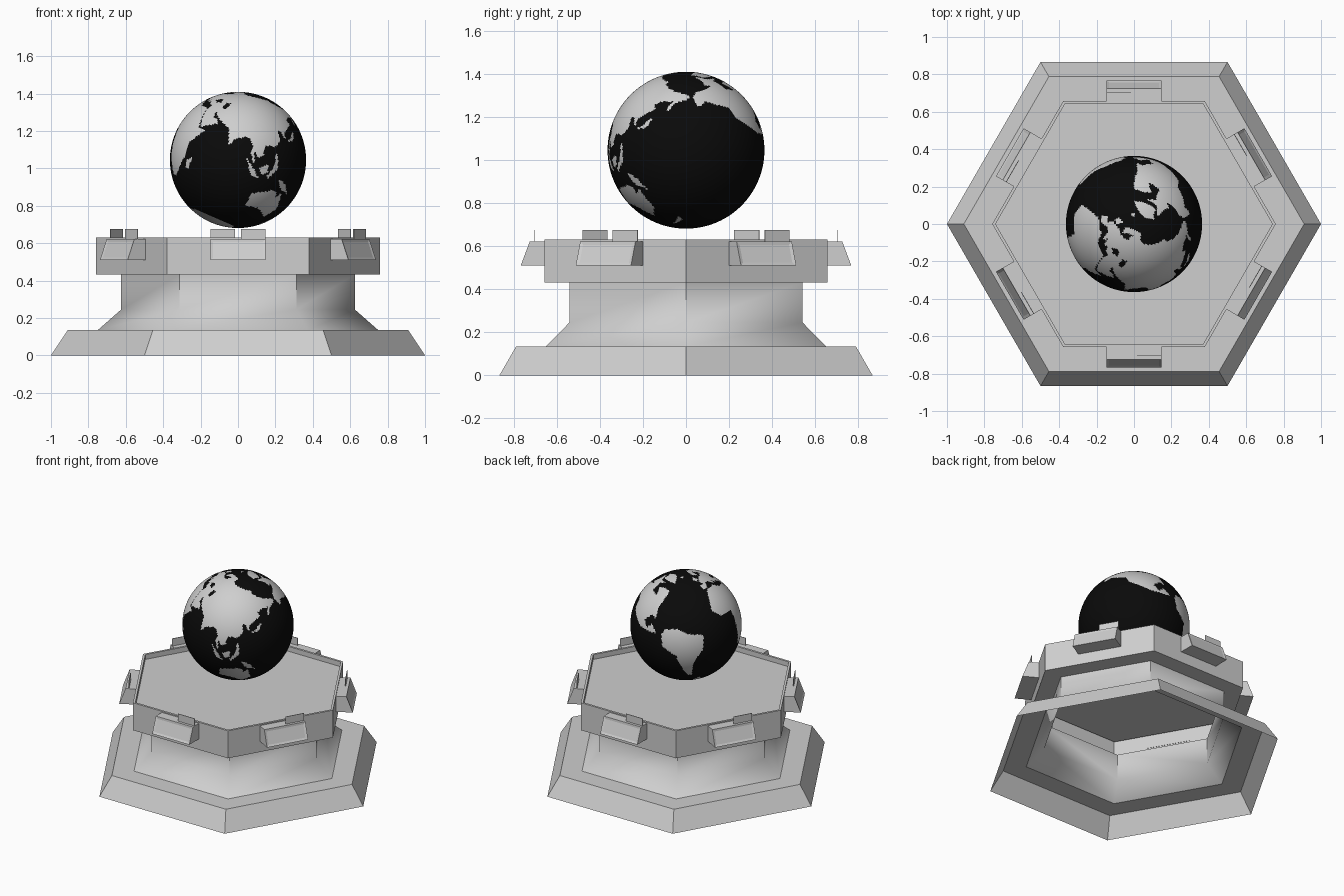
import bpy, bmesh, math
from mathutils import Vector, Matrix

if "Cube" in bpy.data.objects:
    bpy.data.objects.remove(bpy.data.objects["Cube"])

# ---------- materials ----------
def material(name, rgb):
    m = bpy.data.materials.new(name)
    m.diffuse_color = (*rgb, 1)
    m.use_nodes = True
    m.node_tree.nodes["Principled BSDF"].inputs["Base Color"].default_value = m.diffuse_color
    return m

GREY = material("pale grey", (0.62, 0.62, 0.62))
BLACK = material("ocean black", (0.003, 0.003, 0.003))

def finish(bm, name, mats, smooth=None):
    me = bpy.data.meshes.new(name)
    bm.to_mesh(me)
    bm.free()
    ob = bpy.data.objects.new(name, me)
    bpy.context.collection.objects.link(ob)
    for m in mats:
        me.materials.append(m)
    if smooth:
        bpy.ops.object.select_all(action='DESELECT')
        ob.select_set(True)
        bpy.context.view_layer.objects.active = ob
        bpy.ops.object.shade_smooth_by_angle(angle=math.radians(smooth))
    return ob

# ---------- hexagonal pedestal: open shells made from a corner-radius profile ----------
def hex_shell(name, profile, cap=False, smooth=None):
    bm = bmesh.new()
    rings = [[bm.verts.new((r * math.cos(k * math.pi / 3), r * math.sin(k * math.pi / 3), z))
              for k in range(6)] for r, z in profile]
    for a, b in zip(rings, rings[1:]):
        for k in range(6):
            n = (k + 1) % 6
            bm.faces.new((a[k], a[n], b[n], b[k]))
    if cap:
        bm.faces.new(rings[-1])
    return finish(bm, name, [GREY], smooth)

hex_shell("foot", [(1.0, 0), (0.91, 0.135), (0.75, 0.135)])
hex_shell("column", [(0.75, 0.135), (0.625, 0.245), (0.625, 0.432)], smooth=50)
hex_shell("table_top", [(0.625, 0.432), (0.758, 0.432), (0.758, 0.63),
                        (0.74, 0.63), (0.74, 0.595)], cap=True)

# ---------- six sloping panels with an inset face and an upright tab ----------
def extrude_profile(bm, pts, x0, x1):
    a = [bm.verts.new((x0, y, z)) for y, z in pts]
    b = [bm.verts.new((x1, y, z)) for y, z in pts]
    n = len(pts)
    bm.faces.new(a)
    bm.faces.new(b[::-1])
    sides = [bm.faces.new((a[i], b[i], b[(i + 1) % n], a[(i + 1) % n])) for i in range(n)]
    bmesh.ops.recalc_face_normals(bm, faces=bm.faces[:])
    return sides

for k in range(6):
    turn = Matrix.Rotation(k * math.pi / 3, 4, 'Z')
    bm = bmesh.new()
    sides = extrude_profile(bm, [(-0.654, 0.51), (-0.767, 0.51), (-0.725, 0.622), (-0.654, 0.622)],
                            -0.148, 0.148)
    bmesh.ops.inset_region(bm, faces=[sides[1]], thickness=0.022, depth=-0.004)
    bm.transform(turn)
    finish(bm, f"panel_{k + 1}", [GREY])
    bm = bmesh.new()
    extrude_profile(bm, [(-0.702, 0.62), (-0.706, 0.62), (-0.706, 0.675), (-0.702, 0.675)],
                    0.015, 0.148)
    bm.transform(turn)
    finish(bm, f"tab_{k + 1}", [GREY])

# ---------- globe: land outlines as rough longitude / latitude polygons ----------
africa = [(-6, 35), (10, 37), (20, 31), (33, 31), (43, 12), (51, 12), (40, -4), (40, -16),
          (33, -27), (27, -34), (18, -34), (12, -17), (9, 4), (-8, 5), (-17, 14), (-10, 30)]
europe = [(-9, 37), (-9, 43), (-2, 44), (-4, 48), (8, 54), (20, 55), (29, 60), (60, 60),
          (50, 38), (36, 36), (27, 37), (26, 40), (22, 37), (14, 45), (18, 40), (16, 38),
          (9, 44), (3, 43), (-2, 37)]
scandinavia = [(29, 60), (22, 61), (24, 65), (17, 61), (13, 56), (6, 59), (6, 62), (15, 68),
               (26, 71), (41, 67), (60, 69), (60, 60)]
north_asia = [(50, 45), (58, 69), (72, 72), (104, 77), (113, 74), (140, 72), (180, 69), (189, 66),
              (178, 63), (164, 60), (157, 51), (156, 57), (160, 61), (143, 59), (136, 54),
              (141, 52), (131, 43), (118, 40)]
south_asia = [(48, 46), (131, 43), (127, 39), (129, 35), (126, 35), (122, 40), (118, 39),
              (122, 30), (117, 23), (108, 21), (109, 12), (105, 9), (100, 13), (104, 2),
              (98, 9), (97, 17), (90, 22), (80, 15), (78, 8), (73, 18), (70, 22), (57, 26),
              (50, 30), (44, 36)]
arabia = [(35, 37), (34, 30), (44, 13), (59, 22), (56, 25), (51, 25), (48, 30), (50, 38)]
north_america = [(-168, 66), (-156, 71), (-128, 70), (-95, 72), (-82, 68), (-94, 60), (-80, 52),
                 (-77, 62), (-65, 59), (-56, 52), (-66, 44), (-76, 36), (-81, 25), (-85, 30),
                 (-97, 27), (-95, 18), (-87, 21), (-83, 10), (-78, 8), (-95, 15), (-105, 20),
                 (-124, 40), (-124, 49), (-150, 60), (-164, 56)]
south_america = [(-78, 8), (-72, 12), (-60, 9), (-50, 0), (-35, -6), (-40, -21), (-48, -27),
                 (-58, -37), (-68, -53), (-74, -50), (-71, -19), (-81, -5)]
antarctica = [(-170, -91), (-170, -77), (-100, -73), (-60, -64), (-62, -74), (-30, -78),
              (-10, -71), (50, -66), (140, -66), (170, -72), (190, -77), (190, -91)]
australia = [(114, -22), (122, -17), (131, -12), (136, -12), (139, -17), (142, -11), (153, -26),
             (149, -38), (138, -34), (130, -32), (116, -35)]
greenland = [(-70, 77), (-30, 83), (-20, 75), (-42, 60), (-53, 67)]
canada_islands = [(-122, 74), (-85, 82), (-65, 82), (-80, 75), (-62, 66), (-80, 69), (-105, 70)]
borneo = [(109, 1), (117, 7), (118, 0), (114, -4)]
sumatra = [(95, 5), (104, -1), (114, -8), (105, -7)]
new_guinea = [(131, -1), (141, -3), (150, -10), (138, -8)]
philippines_sulawesi = [(120, 18), (123, 17), (126, 6), (121, -5), (119, -3), (122, 8)]
japan = [(130, 32), (141, 36), (144, 44), (140, 42), (137, 37)]
britain = [(-5, 50), (1, 52), (-3, 58), (-9, 53)]
madagascar = [(44, -17), (50, -13), (47, -25), (44, -24)]
new_zealand = [(167, -46), (173, -35), (178, -38), (171, -45)]
iceland = [(-23, 64), (-22, 66), (-15, 66), (-17, 63)]
black_sea = [(28, 42), (31, 46), (38, 46), (41, 42), (35, 41)]
caspian_sea = [(47, 45), (53, 46), (54, 37), (49, 38)]

LAND = [africa, europe, scandinavia, north_asia, south_asia, arabia, north_america,
        south_america, antarctica, australia, greenland, canada_islands, borneo, sumatra,
        new_guinea, philippines_sulawesi, japan, britain, madagascar, new_zealand, iceland]
LAKES = [black_sea, caspian_sea]

def inside(poly, x, y):
    hit = False
    for (x0, y0), (x1, y1) in zip(poly, poly[1:] + poly[:1]):
        if (y0 > y) != (y1 > y) and x < x0 + (y - y0) * (x1 - x0) / (y1 - y0):
            hit = not hit
    return hit

bm = bmesh.new()
bmesh.ops.create_uvsphere(bm, u_segments=240, v_segments=120, radius=0.364)
for f in bm.faces:
    f.smooth = True
    c = f.calc_center_median().normalized()
    lat = math.degrees(math.asin(c.z))
    lon = math.degrees(math.atan2(-c.y, -c.x))      # 90 east faces the front
    if lon < -170:
        lon += 360
    land = any(inside(p, lon, lat) for p in LAND) and not any(inside(p, lon, lat) for p in LAKES)
    f.material_index = 0 if land else 1
# axis leans to the right
bm.transform(Matrix.Translation((0, 0, 1.045)) @ Matrix.Rotation(math.radians(23.5), 4, 'Y'))
finish(bm, "globe", [GREY, BLACK])
